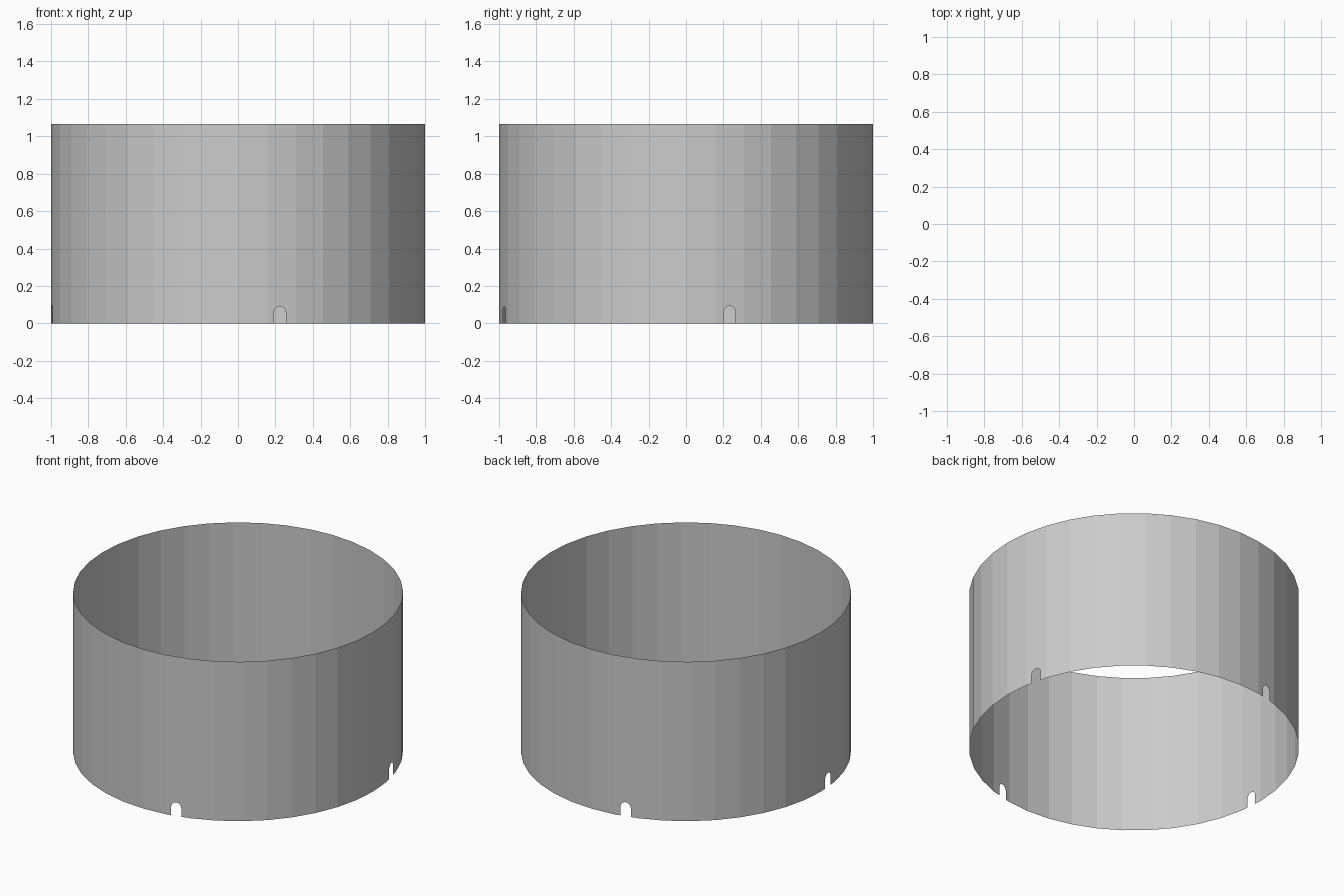
import bpy, bmesh
from math import sin, cos, pi, radians

if "Cube" in bpy.data.objects:
    bpy.data.objects.remove(bpy.data.objects["Cube"])

SIDES, HEIGHT, START = 40, 1.065, 10      # wall seam sits at the back (90 degrees)
SLOT_HALF = 0.033
# facet index -> (slot centre along the facet, slot height)
SLOTS = {1: (0.5, 0.093), 11: (0.5, 0.093), 20: (0.5, 0.093), 31: (0.44, 0.09)}


def slot_outline(centre, height):
    """Arched slot as (distance, z) points, from the right foot to the left."""
    spring = height - SLOT_HALF
    arch = [(centre + SLOT_HALF * cos(pi * k / 10), spring + SLOT_HALF * sin(pi * k / 10))
            for k in range(11)]
    return [(centre + SLOT_HALF, 0)] + arch + [(centre - SLOT_HALF, 0)]


bm = bmesh.new()

# Vertical edges of the open ring; the strip ends meet at the seam
columns = []
for i in range(SIDES + 1):
    a = radians(360 / SIDES) * (START + i)
    columns.append([bm.verts.new((cos(a), sin(a), z)) for z in (0, HEIGHT)])

# Flat wall panels, four of them with an arched slot at the foot
for i in range(SIDES):
    (b0, t0), (b1, t1) = columns[i], columns[i + 1]
    loop = [t1, t0, b0]
    facet = (START + i) % SIDES
    if facet in SLOTS:
        frac, height = SLOTS[facet]
        along = b1.co - b0.co
        length = along.length
        outline = slot_outline(frac * length, height)
        for d, z in reversed(outline):
            p = b0.co + along * (d / length)
            loop.append(bm.verts.new((p.x, p.y, z)))
    loop.append(b1)
    bm.faces.new(loop)

bm.normal_update()
mesh = bpy.data.meshes.new("ring_wall")
bm.to_mesh(mesh)
bm.free()
ring = bpy.data.objects.new("ring_wall", mesh)
bpy.context.collection.objects.link(ring)
